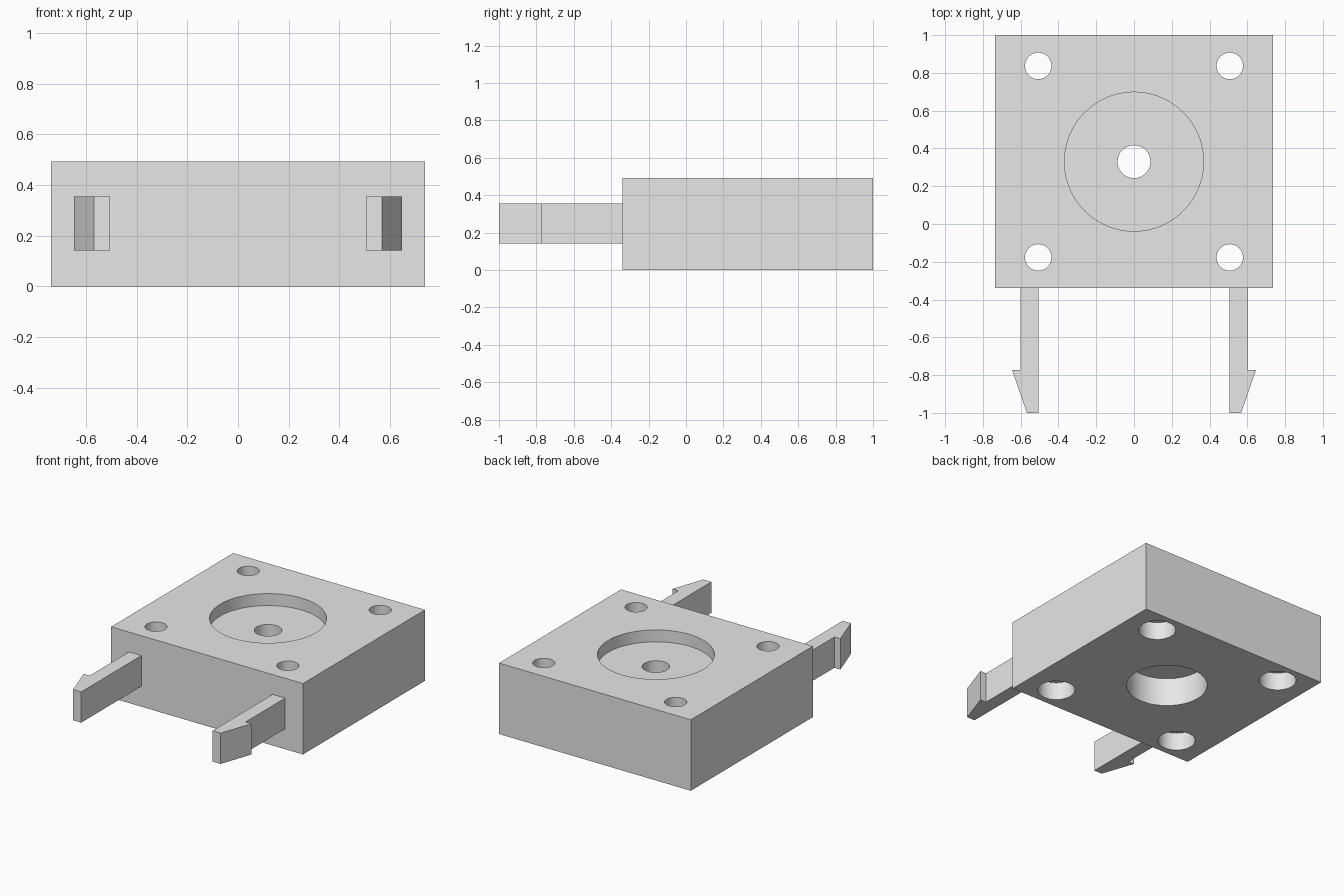
import bpy
import bmesh
import math
from mathutils import Vector

cube = bpy.data.objects.get("Cube")
if cube:
    bpy.data.objects.remove(cube, do_unlink=True)

# Body extents
HALF_W, FRONT, BACK, HEIGHT = 0.737, -0.34, 1.0, 0.493
CENTRE_Y = (FRONT + BACK) / 2
BOLT = 0.507
MARGIN = 0.05

grey = bpy.data.materials.new("plain grey")
grey.use_nodes = True
colour = (0.8, 0.8, 0.8, 1)
grey.diffuse_color = colour
grey.node_tree.nodes["Principled BSDF"].inputs["Base Color"].default_value = colour


def make_object(name, bm):
    bmesh.ops.recalc_face_normals(bm, faces=bm.faces[:])
    mesh = bpy.data.meshes.new(name)
    bm.to_mesh(mesh)
    bm.free()
    mesh.materials.append(grey)
    obj = bpy.data.objects.new(name, mesh)
    bpy.context.collection.objects.link(obj)
    return obj


def prism(bm, outline, z0, z1):
    """Extrude a flat outline from z0 up to z1."""
    face = bm.faces.new([bm.verts.new((x, y, z0)) for x, y in outline])
    new = bmesh.ops.extrude_face_region(bm, geom=[face])["geom"]
    verts = [v for v in new if isinstance(v, bmesh.types.BMVert)]
    bmesh.ops.translate(bm, verts=verts, vec=(0, 0, z1 - z0))


def stepped_plug(bm, x, y, steps, sides=64):
    """Closed stack of rings, one for each (radius, height) step."""
    rings = []
    for radius, z in steps:
        rings.append([bm.verts.new(Vector((x, y, z)) + radius * Vector(
            (math.cos(i * math.tau / sides), math.sin(i * math.tau / sides), 0)))
            for i in range(sides)])
    for low, high in zip(rings, rings[1:]):
        for i in range(sides):
            j = (i + 1) % sides
            bm.faces.new((low[i], low[j], high[j], high[i]))
    bm.faces.new(rings[0][::-1])
    bm.faces.new(rings[-1])


# Mounting block
bm = bmesh.new()
prism(bm, [(-HALF_W, FRONT), (HALF_W, FRONT), (HALF_W, BACK), (-HALF_W, BACK)], 0, HEIGHT)
body = make_object("mounting_block", bm)

# Stepped centre bore and four counterbored bolt holes
bm = bmesh.new()
stepped_plug(bm, 0, CENTRE_Y, [
    (0.26, -MARGIN), (0.26, 0.2), (0.087, 0.2),
    (0.087, 0.41), (0.368, 0.41), (0.368, HEIGHT + MARGIN)], 96)
for sx in (-1, 1):
    for sy in (-1, 1):
        stepped_plug(bm, sx * BOLT, CENTRE_Y + sy * BOLT, [
            (0.12, -MARGIN), (0.12, 0.125), (0.07, 0.125), (0.07, HEIGHT + MARGIN)])
cutter = make_object("hole_cutter", bm)
cutter.hide_render = True

cut = body.modifiers.new("holes", "BOOLEAN")
cut.operation = "DIFFERENCE"
cut.solver = "EXACT"
cut.object = cutter
bpy.context.view_layer.objects.active = body
body.select_set(True)
bpy.ops.object.modifier_apply(modifier=cut.name)
bpy.data.objects.remove(cutter, do_unlink=True)
bpy.ops.object.shade_smooth_by_angle(angle=math.radians(30))

# Barbed snap arms, mirrored left and right
arm = [(0.505, FRONT + 0.01), (0.505, -1), (0.567, -1),
       (0.646, -0.772), (0.6, -0.772), (0.6, FRONT + 0.01)]
for side, name in ((1, "left_snap_arm"), (-1, "right_snap_arm")):
    bm = bmesh.new()
    prism(bm, [(side * x, y) for x, y in arm], 0.141, 0.355)
    make_object(name, bm)
